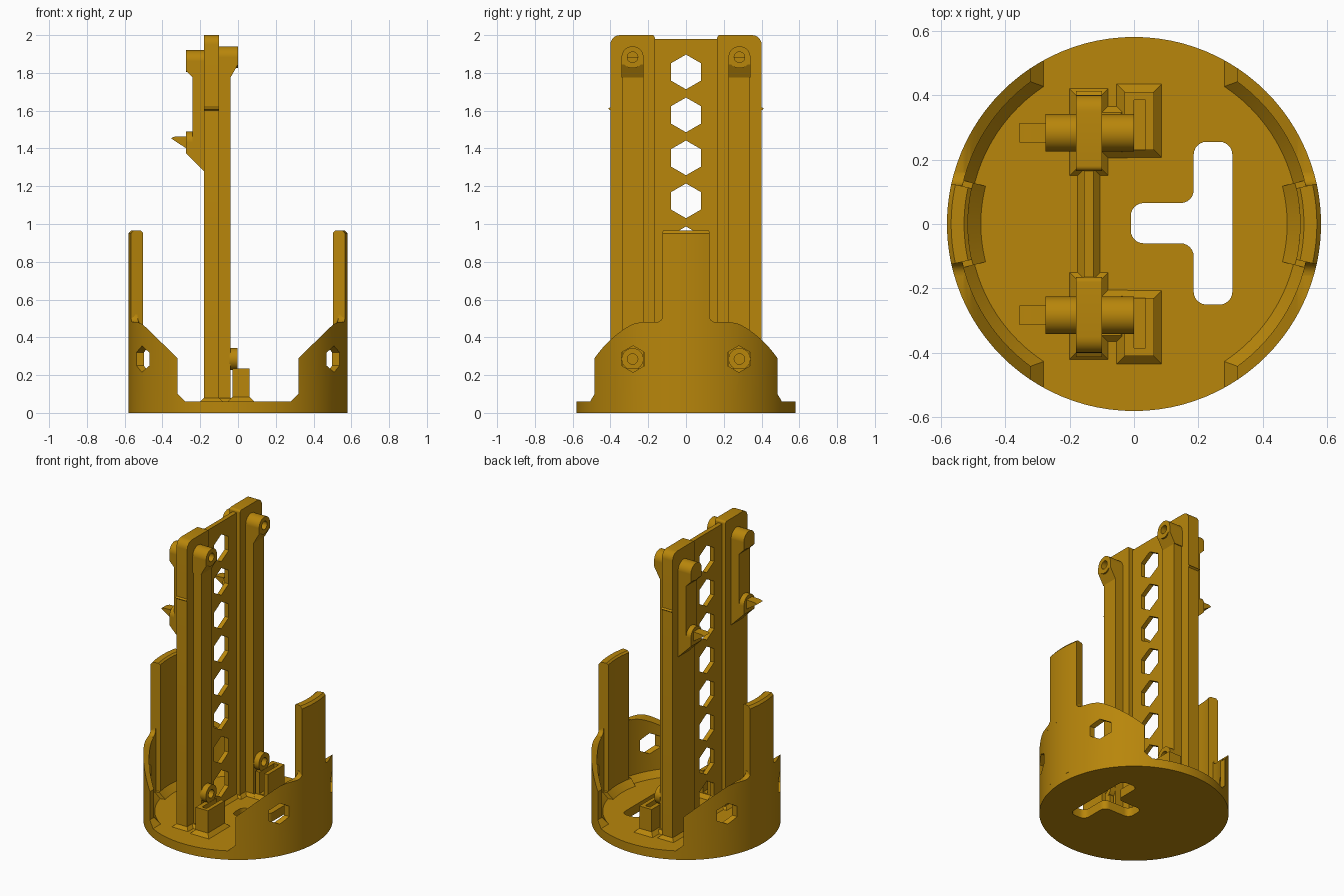
import bpy, bmesh, math
from mathutils import Vector

if "Cube" in bpy.data.objects:
    bpy.data.objects.remove(bpy.data.objects["Cube"])

gold = bpy.data.materials.new("dark_gold")
gold.diffuse_color = (0.479, 0.238, 0.0033, 1)
gold.use_nodes = True
gold.node_tree.nodes["Principled BSDF"].inputs["Base Color"].default_value = gold.diffuse_color


def finish(name, bm):
    bmesh.ops.recalc_face_normals(bm, faces=bm.faces)
    me = bpy.data.meshes.new(name)
    bm.to_mesh(me)
    bm.free()
    me.materials.append(gold)
    ob = bpy.data.objects.new(name, me)
    bpy.context.collection.objects.link(ob)
    return ob


def prism(name, outlines, axis, a, b):
    """Extrude one or more 2D outlines along an axis from a to b."""
    put = {'x': lambda p, t: (t, p[0], p[1]),
           'y': lambda p, t: (p[0], t, p[1]),
           'z': lambda p, t: (p[0], p[1], t)}[axis]
    bm = bmesh.new()
    for pts in outlines:
        lo = [bm.verts.new(put(p, a)) for p in pts]
        hi = [bm.verts.new(put(p, b)) for p in pts]
        bm.faces.new(lo)
        bm.faces.new(hi)
        for i in range(len(pts)):
            j = (i + 1) % len(pts)
            bm.faces.new((lo[i], lo[j], hi[j], hi[i]))
    return finish(name, bm)


def ngon(cx, cy, r, n, turn=0.0):
    return [(cx + r * math.cos(turn + math.tau * i / n),
             cy + r * math.sin(turn + math.tau * i / n)) for i in range(n)]


def hexagon(cx, cy, r):
    return ngon(cx, cy, r, 6, math.pi / 2)


def rounded(pts, radii, n=6):
    """Round the corners of an outline of right angles."""
    out = []
    for i, (p, r) in enumerate(zip(pts, radii)):
        p = Vector(p)
        if r == 0:
            out.append(p)
            continue
        u = (Vector(pts[i - 1]) - p).normalized()
        v = (Vector(pts[(i + 1) % len(pts)]) - p).normalized()
        for k in range(n + 1):
            t = math.pi / 2 * k / n
            out.append(p + u * r * (1 - math.sin(t)) + v * r * (1 - math.cos(t)))
    return out


def lathe(name, profile, mid=0.0, half=math.pi, n=96):
    """Sweep an (r, z) profile round the z axis, fully or over a sector."""
    full = half >= math.pi
    bm = bmesh.new()
    rows = []
    for i in range(n if full else n + 1):
        a = mid - half + 2 * half * i / n
        rows.append([bm.verts.new((r * math.cos(a), r * math.sin(a), z)) for r, z in profile])
    for i in range(n):
        p, q = rows[i], rows[(i + 1) % len(rows)]
        for k in range(len(profile)):
            m = (k + 1) % len(profile)
            bm.faces.new((p[k], p[m], q[m], q[k]))
    if not full:
        bm.faces.new(rows[0])
        bm.faces.new(rows[-1])
    return finish(name, bm)


def frustum(name, x0, x1, y0, y1, flare, h, z=0.06):
    """Flared foot round an upright part."""
    bm = bmesh.new()
    f = flare
    lo = [bm.verts.new(c) for c in ((x0 - f, y0 - f, z), (x1 + f, y0 - f, z),
                                    (x1 + f, y1 + f, z), (x0 - f, y1 + f, z))]
    hi = [bm.verts.new(c) for c in ((x0, y0, z + h), (x1, y0, z + h),
                                    (x1, y1, z + h), (x0, y1, z + h))]
    bm.faces.new(lo)
    bm.faces.new(hi)
    for i in range(4):
        j = (i + 1) % 4
        bm.faces.new((lo[i], lo[j], hi[j], hi[i]))
    return finish(name, bm)


def boolean(ob, tool, op='DIFFERENCE'):
    m = ob.modifiers.new("cut", 'BOOLEAN')
    m.operation, m.solver, m.object = op, 'EXACT', tool
    bpy.context.view_layer.objects.active = ob
    bpy.ops.object.modifier_apply(modifier=m.name)
    bpy.data.objects.remove(tool)
    return ob


def rect(a0, a1, b0, b1):
    return [(a0, b0), (a1, b0), (a1, b1), (a0, b1)]


# Base disc with T-shaped slot
base = prism("base_disc", [ngon(0, 0, 0.58, 96)], 'z', 0, 0.06)
tee = [(-0.01, -0.06), (0.185, -0.06), (0.185, -0.25), (0.305, -0.25),
       (0.305, 0.255), (0.185, 0.255), (0.185, 0.065), (-0.01, 0.065)]
boolean(base, prism("slot", [rounded(tee, [0.04] * 8)], 'z', -0.1, 0.2))

# Side walls: ring with flared foot, trimmed by a sloped side outline
wall = lathe("side_walls", [(0.51, 0.05), (0.51, 0.06), (0.545, 0.10), (0.545, 0.6),
                            (0.58, 0.6), (0.58, 0.05)])
trim = [(0.28, 0.0), (0.28, 0.06), (0.32, 0.10), (0.32, 0.29), (0.49, 0.455),
        (0.51, 0.472), (0.53, 0.48), (0.7, 0.48), (0.7, 0.0)]
boolean(wall, prism("trim", [trim, [(-x, z) for x, z in trim]], 'y', -1, 1), 'INTERSECT')
boolean(wall, prism("bores", [hexagon(s * 0.28, 0.285, 0.07) for s in (-1, 1)], 'x', -1, 1))

# Upright tabs on both walls, with flared feet and small root fillets
for side, mid in (("right", 0.0), ("left", math.pi)):
    lathe(side + "_tab", [(0.515, 0.05), (0.515, 0.955), (0.527, 0.965), (0.567, 0.965),
                          (0.58, 0.95), (0.58, 0.05)], mid, 0.217, 12)
    lathe(side + "_tab_foot", [(0.475, 0.05), (0.475, 0.06), (0.515, 0.10),
                               (0.56, 0.10), (0.56, 0.05)], mid, 0.25, 12)
    root = lathe(side + "_tab_root", [(0.545, 0.44), (0.545, 0.6), (0.58, 0.6), (0.58, 0.44)],
                 mid, 0.4, 24)
    arc = [(0.16 - 0.04 * math.sin(t * math.pi / 12), 0.52 - 0.04 * math.cos(t * math.pi / 12))
           for t in range(7)]
    outline = [(0.16, 0.45)] + arc + [(-y, z) for y, z in reversed(arc)] + [(-0.16, 0.45)]
    boolean(root, prism("root_trim", [outline], 'x', -1, 1), 'INTERSECT')

# Central web with a column of hexagonal windows
web = prism("mast_web", [rect(-0.18, 0.18, 0.05, 1.98)], 'x', -0.155, -0.125)
boolean(web, prism("windows", [hexagon(0, 1.805 - 0.2275 * i, 0.092) for i in range(8)],
                   'x', -0.5, 0.5))
frustum("web_foot", -0.155, -0.125, -0.17, 0.17, 0.02, 0.02)

for side, s in (("front", -1), ("back", 1)):
    def span(a, b):
        return sorted((s * a, s * b))

    # Mast flange with rounded top and a tiny side catch
    flange = rounded([(0.165, 0.05), (0.4, 0.05), (0.4, 2.0), (0.165, 2.0)], [0, 0, 0.05, 0.015])
    prism(side + "_flange", [[(s * y, z) for y, z in flange]], 'x', -0.18, -0.10)
    frustum(side + "_flange_foot", -0.18, -0.10, *span(0.17, 0.4), 0.02, 0.02)
    prism(side + "_catch", [[(s * 0.39, 1.595), (s * 0.412, 1.61), (s * 0.39, 1.625)]],
          'x', -0.18, -0.10)

    # Long rib with its foot
    prism(side + "_rib", [rect(*span(0.225, 0.335), 0.05, 1.883)], 'x', -0.11, -0.04)
    frustum(side + "_rib_foot", -0.10, -0.04, *span(0.225, 0.345), 0.02, 0.02)

    # Top lug on the rib side, recessed, with a sloped gusset
    c = s * 0.283
    lug = prism(side + "_top_lug", [ngon(c, 1.883, 0.058, 32)], 'x', -0.11, 0.0)
    boolean(lug, prism("bore", [ngon(c, 1.883, 0.028, 20)], 'x', -0.05, 0.1))
    gusset = prism(side + "_lug_gusset", [[(-0.04, 1.775), (0, 1.845), (0, 1.883),
                                           (-0.11, 1.883), (-0.11, 1.775)]],
                   'y', c - 0.058, c + 0.058)
    boolean(gusset, prism("bore", [ngon(c, 1.883, 0.028, 20)], 'x', -0.05, 0.1))

    # Pad on the other face with two lugs and a spike
    w = (c - 0.058, c + 0.058)
    prism(side + "_pad", [[(-0.17, 1.27), (-0.275, 1.375), (-0.275, 1.432), (-0.24, 1.432),
                           (-0.24, 1.775), (-0.275, 1.81), (-0.275, 1.862), (-0.17, 1.862)]],
          'y', *w)
    prism(side + "_pad_top_lug", [ngon(c, 1.862, 0.058, 32)], 'x', -0.275, -0.17)
    prism(side + "_pad_low_lug", [ngon(c, 1.432, 0.058, 32)], 'x', -0.275, -0.23)
    prism(side + "_spike", [[(-0.265, 1.465), (-0.335, 1.462), (-0.355, 1.455),
                             (-0.335, 1.44), (-0.265, 1.395)]], 'y', c - 0.03, c + 0.03)

    # Low lug with bore
    low = prism(side + "_low_lug", [ngon(c, 0.285, 0.058, 32)], 'x', -0.045, -0.002)
    boolean(low, prism("bore", [ngon(c, 0.285, 0.028, 20)], 'x', -0.038, 0.1))

    # Slotted block in front of the low lug
    block = prism(side + "_block", [rect(*span(0.23, 0.41), 0.05, 0.235)], 'x', -0.03, 0.062)
    boolean(block, prism("slot", [rect(*span(0.1, 0.385), 0.09, 0.4)], 'x', 0.0, 0.035))
    frustum(side + "_block_foot", -0.03, 0.062, *span(0.23, 0.41), 0.024, 0.024)

# Smooth the curved faces, keep the edges crisp
bpy.ops.object.select_all(action='SELECT')
bpy.ops.object.shade_smooth_by_angle(angle=math.radians(25))
